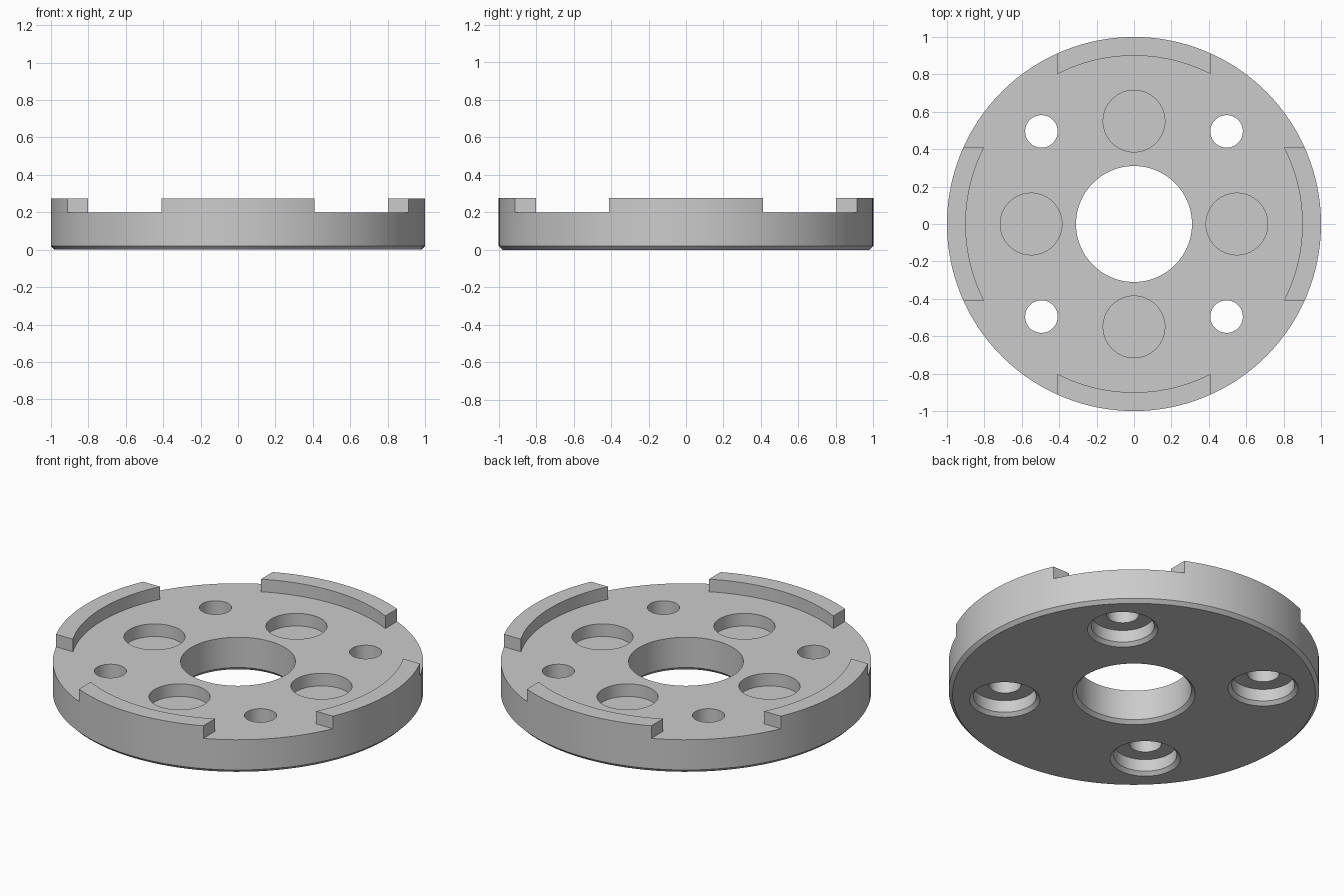
import bpy
import bmesh
from math import sin, cos, asin, pi, radians

if "Cube" in bpy.data.objects:
    bpy.data.objects.remove(bpy.data.objects["Cube"])

# Main dimensions
DECK, RIM_TOP, ABOVE = 0.2, 0.275, 0.4
RIM_INNER, TAB_HALF = 0.9, 0.41
CHAMFER = 0.02

grey = bpy.data.materials.new("machined_grey")
grey.use_nodes = True
grey.diffuse_color = (0.6, 0.6, 0.6, 1)
grey.node_tree.nodes["Principled BSDF"].inputs["Base Color"].default_value = grey.diffuse_color


def link(name, bm):
    bmesh.ops.recalc_face_normals(bm, faces=bm.faces)
    mesh = bpy.data.meshes.new(name)
    bm.to_mesh(mesh)
    bm.free()
    mesh.materials.append(grey)
    obj = bpy.data.objects.new(name, mesh)
    bpy.context.collection.objects.link(obj)
    return obj


def turned(name, profile, x=0, y=0, sides=64):
    """Solid of revolution from (radius, height) points, capped at both ends."""
    bm = bmesh.new()
    rings = [[bm.verts.new((x + r * cos(2 * pi * i / sides), y + r * sin(2 * pi * i / sides), z))
              for i in range(sides)] for r, z in profile]
    for a, b in zip(rings, rings[1:]):
        for i in range(sides):
            j = (i + 1) % sides
            bm.faces.new((a[i], a[j], b[j], b[i]))
    bm.faces.new(rings[0])
    bm.faces.new(rings[-1])
    return link(name, bm)


def recess():
    """Prism that leaves four rim tabs standing: inner arcs joined by square corners."""
    half, steps, far = asin(TAB_HALF / RIM_INNER), 20, 1.2
    outline = []
    for quarter in range(4):
        c, s = cos(quarter * pi / 2), sin(quarter * pi / 2)
        pts = [(RIM_INNER * cos(a), RIM_INNER * sin(a))
               for a in (half * (2 * i / steps - 1) for i in range(steps + 1))]
        pts += [(far, TAB_HALF), (far, far), (TAB_HALF, far)]
        outline += [(px * c - py * s, px * s + py * c) for px, py in pts]
    bm = bmesh.new()
    face = bm.faces.new([bm.verts.new((px, py, DECK)) for px, py in outline])
    top = bmesh.ops.extrude_face_region(bm, geom=[face], use_keep_orig=True)["geom"]
    bmesh.ops.translate(bm, vec=(0, 0, ABOVE - DECK),
                        verts=[v for v in top if isinstance(v, bmesh.types.BMVert)])
    return link("recess_cutter", bm)


# Disc blank with chamfered lower edge
disc = turned("flange_disc", [(1 - CHAMFER, 0), (1, CHAMFER), (1, RIM_TOP)], sides=128)

# Raised-tab recess and chamfered centre bore
cutters = [recess(),
           turned("bore_cutter", [(0.31 + 2 * CHAMFER, -CHAMFER), (0.31, CHAMFER), (0.31, ABOVE)], sides=96)]

# Blind pockets on the axes, counterbored bolt holes on the diagonals
for k in range(4):
    a = k * pi / 2
    cutters.append(turned("pocket_cutter", [(0.165, 0.125), (0.165, ABOVE)],
                          0.55 * cos(a), 0.55 * sin(a)))
    a += pi / 4
    cutters.append(turned("bolt_cutter",
                          [(0.17 + 2 * CHAMFER, -CHAMFER), (0.17, CHAMFER), (0.17, 0.092),
                           (0.087, 0.092), (0.087, ABOVE)],
                          0.7 * cos(a), 0.7 * sin(a)))

# Cut everything out of the blank, then drop the cutters
bpy.ops.object.select_all(action='DESELECT')
bpy.context.view_layer.objects.active = disc
disc.select_set(True)
for cutter in cutters:
    cutter.hide_render = True
    mod = disc.modifiers.new("cut", 'BOOLEAN')
    mod.operation = 'DIFFERENCE'
    mod.solver = 'EXACT'
    mod.object = cutter
    bpy.ops.object.modifier_apply(modifier=mod.name)
    bpy.data.objects.remove(cutter)

bpy.ops.object.shade_smooth_by_angle(angle=radians(30))
